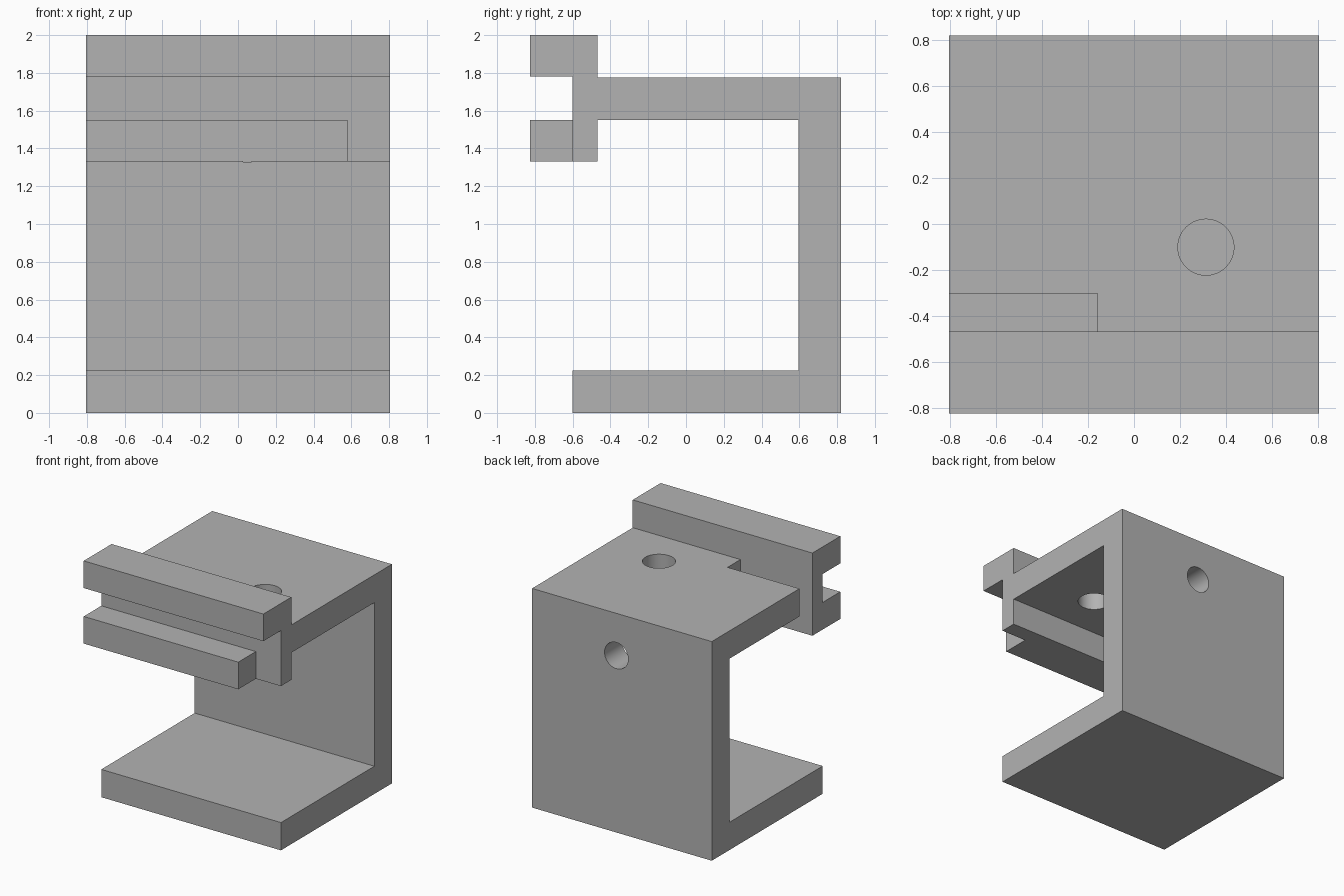
import bpy
import bmesh
import math
from mathutils import Matrix

if "Cube" in bpy.data.objects:
    bpy.data.objects.remove(bpy.data.objects["Cube"], do_unlink=True)

HALF = 0.805      # half width of the bracket
FRONT, BACK = -0.825, 0.82
WEB_FRONT, WEB_BACK = -0.6, -0.468

grey = bpy.data.materials.new("plain grey")
grey.use_nodes = True
grey.diffuse_color = (0.45, 0.45, 0.45, 1)
grey.node_tree.nodes["Principled BSDF"].inputs["Base Color"].default_value = grey.diffuse_color


def finish(name, bm):
    bmesh.ops.recalc_face_normals(bm, faces=bm.faces)
    mesh = bpy.data.meshes.new(name)
    bm.to_mesh(mesh)
    bm.free()
    mesh.materials.append(grey)
    obj = bpy.data.objects.new(name, mesh)
    bpy.context.collection.objects.link(obj)
    return obj


def extrude_profile(name, points, x0, x1):
    """Solid with a (y, z) outline running from x0 to x1."""
    bm = bmesh.new()
    face = bm.faces.new([bm.verts.new((x0, y, z)) for y, z in points])
    new = bmesh.ops.extrude_face_region(bm, geom=[face])["geom"]
    verts = [v for v in new if isinstance(v, bmesh.types.BMVert)]
    bmesh.ops.translate(bm, verts=verts, vec=(x1 - x0, 0, 0))
    return finish(name, bm)


def box(name, x0, x1, y0, y1, z0, z1):
    return extrude_profile(name, [(y0, z0), (y1, z0), (y1, z1), (y0, z1)], x0, x1)


def cylinder(name, centre, radius, axis):
    bm = bmesh.new()
    turn = Matrix.Rotation(math.pi / 2, 4, "X") if axis == "Y" else Matrix()
    bmesh.ops.create_cone(bm, cap_ends=True, segments=64, radius1=radius,
                          radius2=radius, depth=0.4,
                          matrix=Matrix.Translation(centre) @ turn)
    return finish(name, bm)


def cut(target, cutter):
    cutter.hide_render = True
    mod = target.modifiers.new("cut", "BOOLEAN")
    mod.operation = "DIFFERENCE"
    mod.solver = "EXACT"
    mod.object = cutter
    bpy.context.view_layer.objects.active = target
    bpy.ops.object.modifier_apply(modifier=mod.name)
    bpy.data.objects.remove(cutter, do_unlink=True)


# C-shaped body with the front web and the upper rail
body = extrude_profile("bracket_body", [
    (WEB_FRONT, 0), (BACK, 0), (BACK, 1.775), (WEB_BACK, 1.775),
    (WEB_BACK, 2), (FRONT, 2), (FRONT, 1.78), (WEB_FRONT, 1.78),
    (WEB_FRONT, 1.33), (WEB_BACK, 1.33), (WEB_BACK, 1.55),
    (0.595, 1.55), (0.595, 0.225), (WEB_FRONT, 0.225)], -HALF, HALF)

# Slot behind the web, hole in the top plate, hole in the back wall
cut(body, box("slot_cutter", -1, -0.16, WEB_BACK, -0.303, 1.45, 1.9))
cut(body, cylinder("top_hole_cutter", (0.313, -0.101, 1.66), 0.122, "Z"))
cut(body, cylinder("back_hole_cutter", (0.05, 0.71, 1.433), 0.106, "Y"))

# Shorter lower rail
rail = box("lower_rail", -HALF, 0.58, FRONT, WEB_FRONT, 1.33, 1.55)

bpy.ops.object.select_all(action="DESELECT")
body.select_set(True)
bpy.context.view_layer.objects.active = body
bpy.ops.object.shade_smooth_by_angle(angle=math.radians(30))
